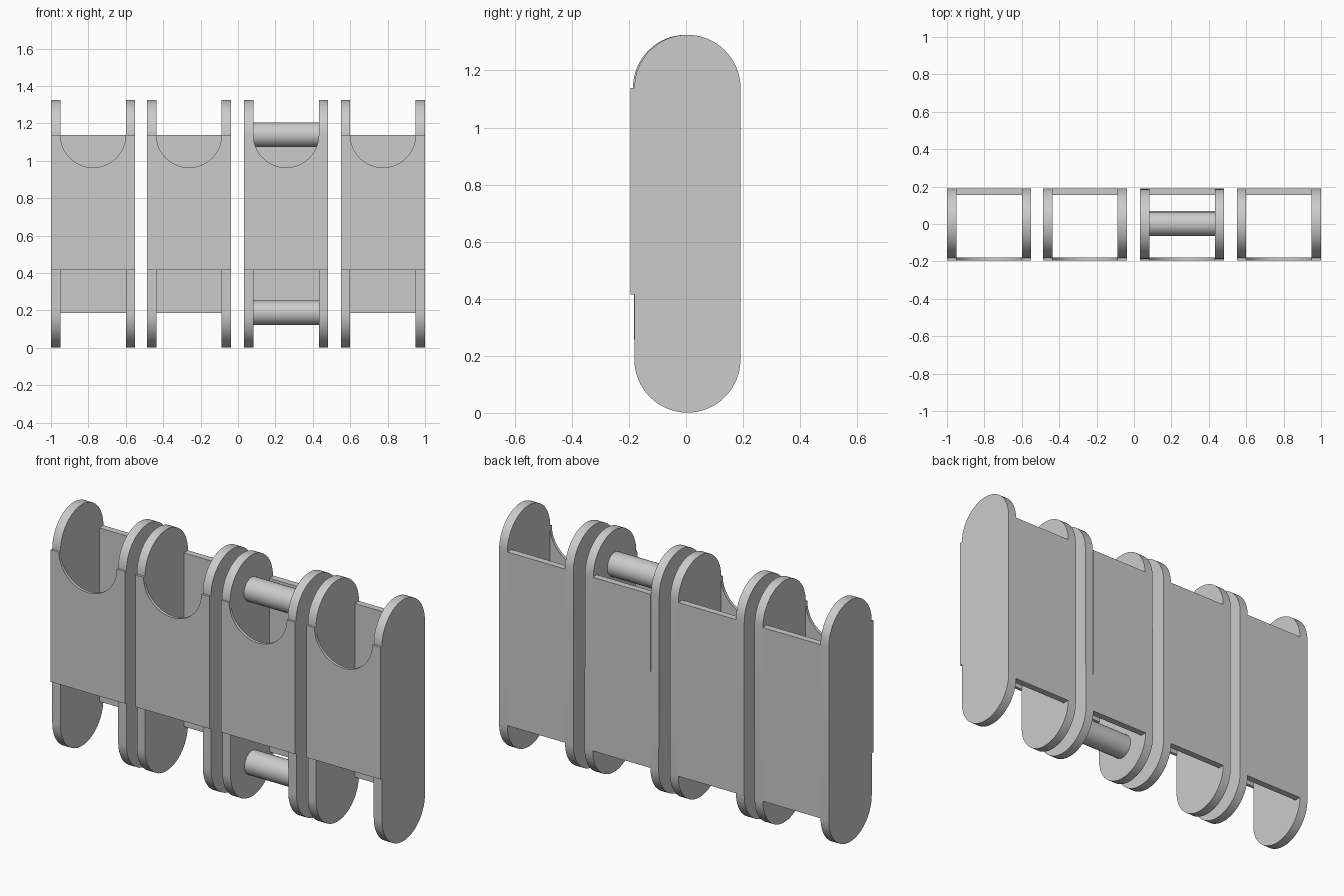
import bpy
import bmesh
from math import pi, cos, sin, radians
from mathutils import Vector

if "Cube" in bpy.data.objects:
    bpy.data.objects.remove(bpy.data.objects["Cube"], do_unlink=True)

grey = bpy.data.materials.new("plain grey")
grey.use_nodes = True
grey.diffuse_color = (0.6, 0.6, 0.6, 1)
grey.node_tree.nodes["Principled BSDF"].inputs["Base Color"].default_value = grey.diffuse_color

HALF, INNER = 0.225, 0.175      # outer and inner half width of a frame
RADIUS = 0.186                  # rounded ends of the side plates
LOW, HIGH = 0.187, 1.139        # heights of the end centres
BACK = 0.191


def arc(cu, cv, r, start, end, steps=32):
    angles = [start + (end - start) * i / steps for i in range(steps + 1)]
    return [(cu + r * cos(a), cv + r * sin(a)) for a in angles]


def prism(name, outline, start, end, axis):
    """Extrude an outline: (y, z) along x, or (x, z) along y."""
    bm = bmesh.new()
    if axis == "x":
        verts = [bm.verts.new((start, u, v)) for u, v in outline]
        step = Vector((end - start, 0, 0))
    else:
        verts = [bm.verts.new((u, start, v)) for u, v in outline]
        step = Vector((0, end - start, 0))
    face = bm.faces.new(verts)
    top = bmesh.ops.extrude_face_region(bm, geom=[face], use_keep_orig=True)
    moved = [g for g in top["geom"] if isinstance(g, bmesh.types.BMVert)]
    bmesh.ops.translate(bm, verts=moved, vec=step)
    bmesh.ops.recalc_face_normals(bm, faces=bm.faces)
    mesh = bpy.data.meshes.new(name)
    bm.to_mesh(mesh)
    bm.free()
    mesh.materials.append(grey)
    obj = bpy.data.objects.new(name, mesh)
    bpy.context.collection.objects.link(obj)
    bpy.ops.object.select_all(action="DESELECT")
    obj.select_set(True)
    bpy.context.view_layer.objects.active = obj
    bpy.ops.object.shade_smooth_by_angle(angle=radians(30))
    return obj


def frame(number, x, barred=False):
    low_y = BACK - RADIUS
    high_y = 0.0 if barred else low_y

    # Rounded side plates
    side = (arc(low_y, LOW, RADIUS, pi, 2 * pi)
            + arc(high_y, HIGH, RADIUS, 0, pi))
    prism(f"right_side_{number}", side, x - HALF, x - INNER, "x")
    prism(f"left_side_{number}", side, x + INNER, x + HALF, "x")

    # Thin front plate with a half-round finger notch
    front = ([(x - HALF, HIGH), (x - HALF, 0.415), (x + HALF, 0.415), (x + HALF, HIGH)]
             + arc(x, HIGH, INNER, 0, -pi))
    prism(f"front_plate_{number}", front, -0.194, -0.178, "y")

    # Back plate held between the sides
    back = [(x - INNER, LOW), (x + INNER, LOW), (x + INNER, HIGH), (x - INNER, HIGH)]
    prism(f"back_plate_{number}", back, 0.155, BACK, "y")

    # Round cross bars
    if barred:
        for name, y, z in (("lower_bar", low_y, LOW), ("upper_bar", high_y, HIGH)):
            circle = arc(y, z, 0.065, 0, 2 * pi, 48)[:-1]
            prism(name, circle, x - INNER, x + INNER, "x")


# Row of four frames, the third one with bars
for i, centre in enumerate((-0.775, -0.262, 0.257, 0.775)):
    frame(i + 1, centre, barred=(i == 2))
